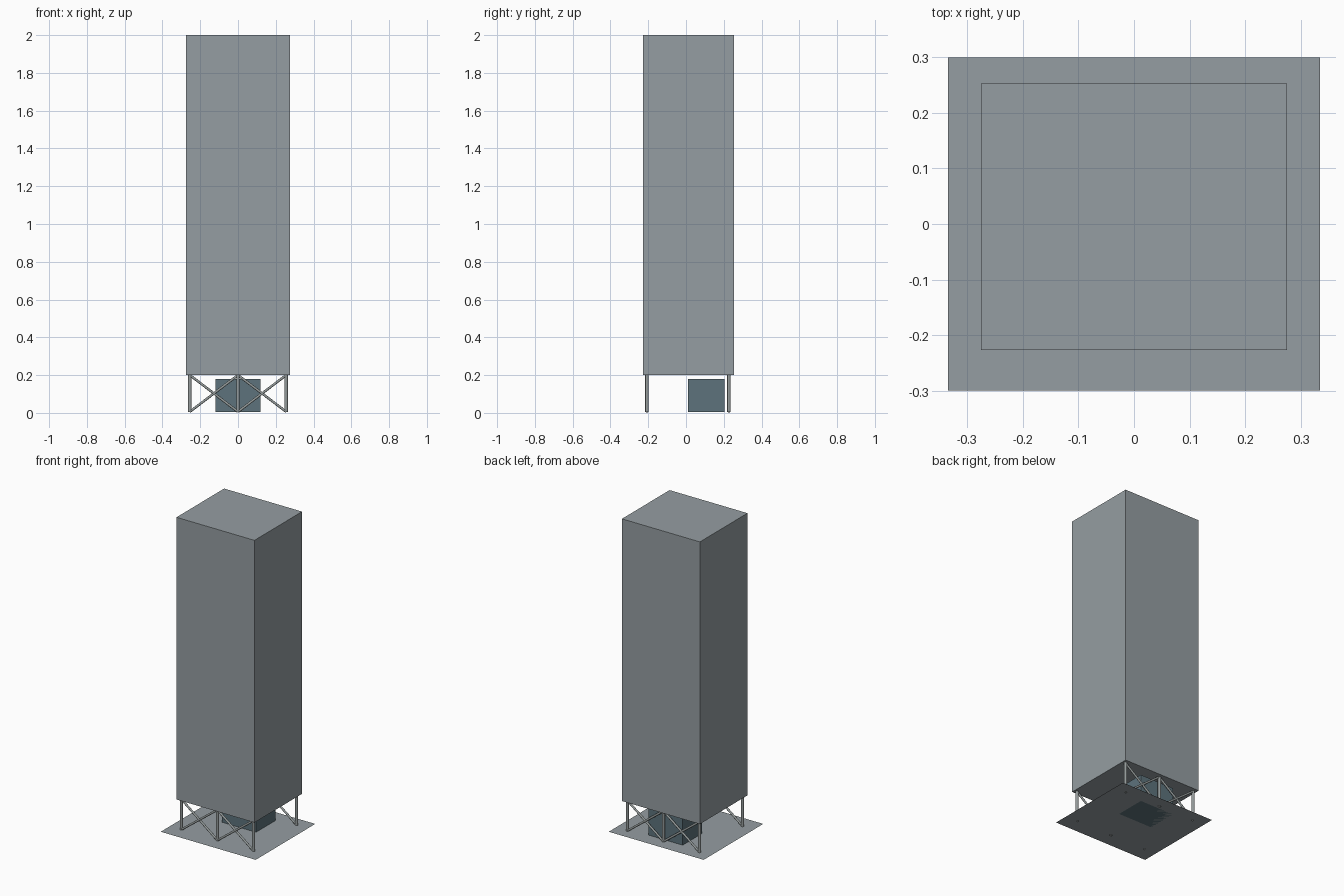
import bpy
from mathutils import Vector

if "Cube" in bpy.data.objects:
    bpy.data.objects.remove(bpy.data.objects["Cube"])


def material(name, rgb):
    m = bpy.data.materials.new(name)
    m.use_nodes = True
    m.diffuse_color = (*rgb, 1)
    m.node_tree.nodes["Principled BSDF"].inputs["Base Color"].default_value = (*rgb, 1)
    return m


GREY = material("cladding grey", (0.30, 0.34, 0.36))
STEEL = material("steel grey", (0.30, 0.33, 0.33))
BLUE = material("slate blue", (0.11, 0.17, 0.20))


def finish(name, mat):
    ob = bpy.context.object
    ob.name = name
    ob.data.materials.append(mat)
    return ob


def box(name, low, high, mat):
    low, high = Vector(low), Vector(high)
    bpy.ops.mesh.primitive_cube_add(size=1, location=(low + high) / 2)
    bpy.context.object.scale = high - low
    return finish(name, mat)


def rod(name, start, end, radius):
    start, end = Vector(start), Vector(end)
    axis = end - start
    bpy.ops.mesh.primitive_cylinder_add(
        vertices=16, radius=radius, depth=axis.length, location=(start + end) / 2,
        rotation=axis.to_track_quat("Z", "Y").to_euler())
    bpy.ops.object.shade_smooth_by_angle()
    return finish(name, STEEL)


# Ground sheet
BASE, DECK = 0.006, 0.2
bpy.ops.mesh.primitive_plane_add(size=1, location=(0, 0, BASE))
bpy.context.object.scale = (0.67, 0.6, 1)
finish("ground_sheet", GREY)

# Raised tower and the entrance room below it
box("tower_block", (-0.275, -0.227, DECK), (0.275, 0.253, 2), GREY)
box("entrance_room", (-0.12, 0.01, BASE), (0.12, 0.205, 0.18), BLUE)

# Two rows of posts with crossed braces in each bay
POSTS = (-0.255, 0, 0.255)
for row, y in (("front", -0.207), ("back", 0.227)):
    for x in POSTS:
        rod(row + "_post", (x, y, BASE), (x, y, DECK), 0.009)
    for a, b in zip(POSTS, POSTS[1:]):
        rod(row + "_brace", (a, y, BASE), (b, y, DECK), 0.0065)
        rod(row + "_brace", (b, y, BASE), (a, y, DECK), 0.0065)
